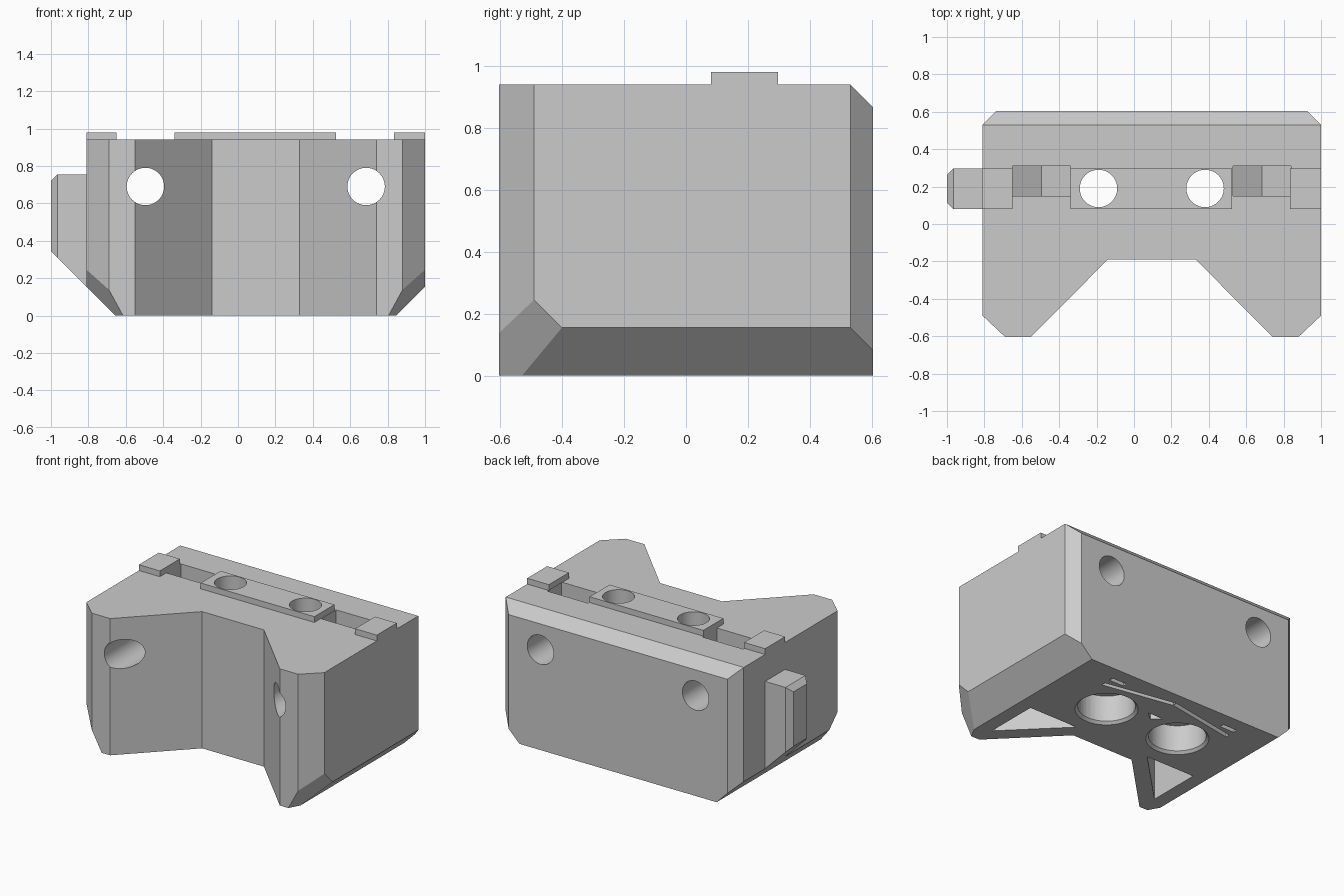
import bpy, bmesh, math
from mathutils import Vector, Matrix

if "Cube" in bpy.data.objects:
    bpy.data.objects.remove(bpy.data.objects["Cube"])

MID = 0.095                      # mirror line of the clamp body
TOP = 0.94

grey = bpy.data.materials.new("plain_grey")
grey.use_nodes = True
grey.diffuse_color = (0.6, 0.6, 0.6, 1)
grey.node_tree.nodes["Principled BSDF"].inputs["Base Color"].default_value = (0.6, 0.6, 0.6, 1)


def finish(name, bm):
    bmesh.ops.recalc_face_normals(bm, faces=bm.faces)
    mesh = bpy.data.meshes.new(name)
    bm.to_mesh(mesh)
    bm.free()
    mesh.materials.append(grey)
    obj = bpy.data.objects.new(name, mesh)
    bpy.context.collection.objects.link(obj)
    return obj


def prism(name, outline, z0, z1, planes=()):
    """Extrude an xy outline, then slice off everything outside each plane."""
    bm = bmesh.new()
    face = bm.faces.new([bm.verts.new((x, y, z0)) for x, y in outline])
    top = bmesh.ops.extrude_face_region(bm, geom=[face])["geom"]
    bmesh.ops.translate(bm, vec=(0, 0, z1 - z0),
                        verts=[v for v in top if isinstance(v, bmesh.types.BMVert)])
    for point, normal in planes:
        bmesh.ops.bisect_plane(bm, geom=bm.verts[:] + bm.edges[:] + bm.faces[:], dist=1e-5,
                               plane_co=point, plane_no=normal, clear_outer=True)
        bmesh.ops.holes_fill(bm, edges=[e for e in bm.edges if e.is_boundary])
    return finish(name, bm)


def box(name, x0, x1, y0, y1, z0, z1):
    return prism(name, [(x0, y0), (x1, y0), (x1, y1), (x0, y1)], z0, z1)


def rod(name, r1, r2, length, place, sides=64):
    bm = bmesh.new()
    bmesh.ops.create_cone(bm, cap_ends=True, segments=sides, radius1=r1, radius2=r2,
                          depth=length, matrix=place)
    return finish(name, bm)


def flip(points, side):
    """Points given relative to the mirror line, placed on one side of it."""
    return [(MID + side * x, y) for x, y in points]


def carve(obj, cutters):
    bpy.context.view_layer.objects.active = obj
    for cutter in cutters:
        mod = obj.modifiers.new("cut", "BOOLEAN")
        mod.operation, mod.solver, mod.object = "DIFFERENCE", "EXACT", cutter
        bpy.ops.object.modifier_apply(modifier=mod.name)


# Body: mirrored outline with sloped lower sides, front corners and rear top edge
half = [(0.235, -0.19), (0.645, -0.603), (0.785, -0.603), (0.905, -0.49), (0.905, 0.53), (0.832, 0.603)]
outline = flip(half, 1) + flip(half[::-1], -1)
planes = [((0, 0.53, TOP), (0, 1, 1))]
for s in (1, -1):
    planes.append(((MID + s * 0.905, 0, 0.155), (s, 0, -1)))
    planes.append(((MID + s * 0.905, -0.40, 0.155), (s * 0.198, -0.108, -0.108)))
body = prism("clamp_body", outline, 0, TOP, planes)

# Cutters
cutters, bores = [], []
across = Matrix.Rotation(math.pi / 2, 4, "X")
for s in (1, -1):
    # front-to-back bolt hole
    x = MID + s * 0.59
    cutters.append(rod("bolt_hole", 0.1, 0.1, 2, Matrix.Translation((x, 0, 0.69)) @ across))
    # nut trap open to the top, with a hexagonal floor
    nut = Matrix.Translation((x, 0.23, 0.69)) @ across
    trap = rod("nut_trap", 0.179, 0.179, 0.16, nut, 6)
    lift = [v for v in trap.data.vertices]
    hex_turned = max(v.co.x for v in lift) - x > 0.17
    if hex_turned:
        trap.data.transform(nut @ Matrix.Rotation(math.pi / 6, 4, "Z") @ nut.inverted())
    cutters.append(trap)
    cutters.append(box("nut_slot", x - 0.155, x + 0.155, 0.15, 0.31, 0.69, 1.2))
    # vertical bore with a wide chamfered seat below
    bx = MID + s * 0.285
    bores.append(rod("bore", 0.1, 0.1, 3, Matrix.Translation((bx, 0.19, 0))))
    cutters.append(rod("seat", 0.178, 0.178, 0.39, Matrix.Translation((bx, 0.19, 0))))
    cutters.append(rod("seat_rim", 0.215, 0.175, 0.04, Matrix.Translation((bx, 0.19, 0))))
    # triangular hollow in the leg
    cutters.append(prism("leg_hollow", flip([(0.285, -0.1), (0.655, -0.1), (0.655, -0.47)], s), -0.1, 0.45))
    # thin slots in the underside
    cutters.append(prism("rib_slot", flip([(0, 0.49), (0.5, 0.40), (0.5, 0.43), (0, 0.52)], s), -0.1, 0.3))
    cutters.append(prism("ear_slot", flip([(0.39, 0.475), (0.5, 0.475), (0.5, 0.505), (0.39, 0.505)], s), -0.1, 0.3))
cutters.append(prism("centre_notch", [(MID - 0.06, 0.32), (MID, 0.27), (MID + 0.06, 0.32)], -0.1, 0.3))

carve(body, cutters + bores)

# Raised strip along the top, in three pieces
plate = box("top_plate_centre", -0.34, 0.525, 0.08, 0.297, TOP, 0.98)
carve(plate, bores)
left_plate = box("top_plate_left", 0.835, 1.0, 0.08, 0.297, TOP, 0.98)
right_plate = box("top_plate_right", -0.81, -0.65, 0.08, 0.297, TOP, 0.98)

# Side lug with chamfered edges, running down into the sloped side
lug = prism("side_lug", [(-0.81, 0.08), (-0.965, 0.08), (-1, 0.115), (-1, 0.262), (-0.965, 0.297), (-0.81, 0.297)],
            0, 0.755, [((-1, 0, 0.72), (-1, 0, 1)), ((-1, 0, 0.345), (-1, 0, -1))])

for cutter in cutters + bores:
    bpy.data.objects.remove(cutter)

# Round walls smooth, all other edges sharp
for obj in (body, plate, left_plate, right_plate, lug):
    bpy.ops.object.select_all(action="DESELECT")
    obj.select_set(True)
    bpy.context.view_layer.objects.active = obj
    bpy.ops.object.shade_smooth_by_angle(angle=math.radians(25))
